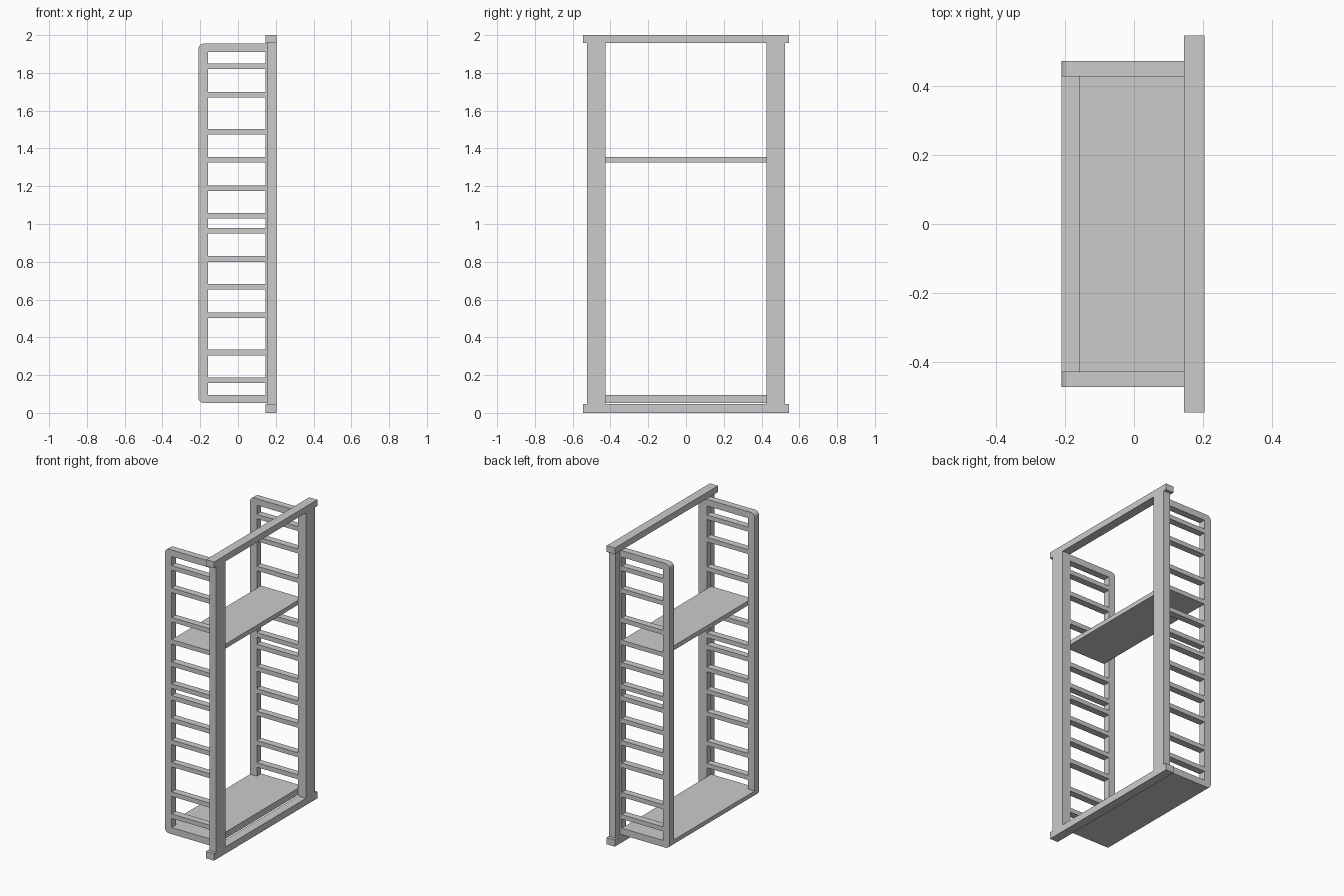
import bpy, bmesh
from math import sin, cos, pi

if "Cube" in bpy.data.objects:
    bpy.data.objects.remove(bpy.data.objects["Cube"])


def finish(name, bm):
    bmesh.ops.recalc_face_normals(bm, faces=bm.faces)
    me = bpy.data.meshes.new(name)
    bm.to_mesh(me)
    bm.free()
    ob = bpy.data.objects.new(name, me)
    bpy.context.collection.objects.link(ob)
    return ob


def box(name, x, y, z):
    bm = bmesh.new()
    bmesh.ops.create_cube(bm, size=1)
    for v in bm.verts:
        for i, (a, b) in enumerate((x, y, z)):
            v.co[i] = (a + b) / 2 + v.co[i] * (b - a)
    return finish(name, bm)


def prism(name, pts, y0, y1):
    """Extrude an x/z outline along y."""
    bm = bmesh.new()
    face = bm.faces.new([bm.verts.new((x, y0, z)) for x, z in pts])
    out = bmesh.ops.extrude_face_region(bm, geom=[face])['geom']
    bmesh.ops.translate(bm, vec=(0, y1 - y0, 0),
                        verts=[v for v in out if isinstance(v, bmesh.types.BMVert)])
    return finish(name, bm)


def arc(cx, cz, r, a0, a1, n=6):
    return [(cx + r * cos(a0 + (a1 - a0) * i / n),
             cz + r * sin(a0 + (a1 - a0) * i / n)) for i in range(n + 1)]


XB, XI, XF, XP, XE = -0.21, -0.16, 0.145, 0.157, 0.205
Z0, Z1, T, R = 0.052, 1.955, 0.044, 0.03
YI, YO = 0.427, 0.473
bottom_corner = arc(XB + R, Z0 + R, R, 1.5 * pi, pi)
top_corner = arc(XB + R, Z1 - R, R, pi, 0.5 * pi)

# Side frame outline, rounded at the back corners
frame = ([(XP, Z0)] + bottom_corner + top_corner
         + [(XP, Z1), (XP, Z1 - T), (XI, Z1 - T), (XI, Z0 + T), (XP, Z0 + T)])
rungs = [0.172, 0.32, 0.517, 0.667, 0.815, 0.965,
         1.043, 1.19, 1.34, 1.488, 1.685, 1.835]

for side, s in (("left", -1), ("right", 1)):
    ya, yb = sorted((s * YI, s * YO))
    prism(side + "_side_frame", frame, ya, yb)
    box(side + "_inner_leg", (XF, XP), (ya, yb), (Z0 + T, Z1 - T))
    # Front post
    box(side + "_post", (XP, XE), sorted((s * YI, s * 0.524)), (0.045, 1.958))
    # Ladder rungs
    for i, z in enumerate(rungs):
        box(f"{side}_rung_{i + 1}", (XI, XF), (ya, yb), (z - 0.015, z + 0.015))

# Top and bottom cross rails
box("bottom_rail", (XF, XE), (-0.546, 0.546), (0, 0.046))
box("top_rail", (XF, XE), (-0.546, 0.546), (1.958, 2.0))

# Shelves
box("upper_shelf", (XI, XF), (-YI, YI), (1.325, 1.355))
prism("bottom_shelf", [(XF, Z0)] + bottom_corner + [(XB, Z0 + T), (XF, Z0 + T)], -YI, YI)
